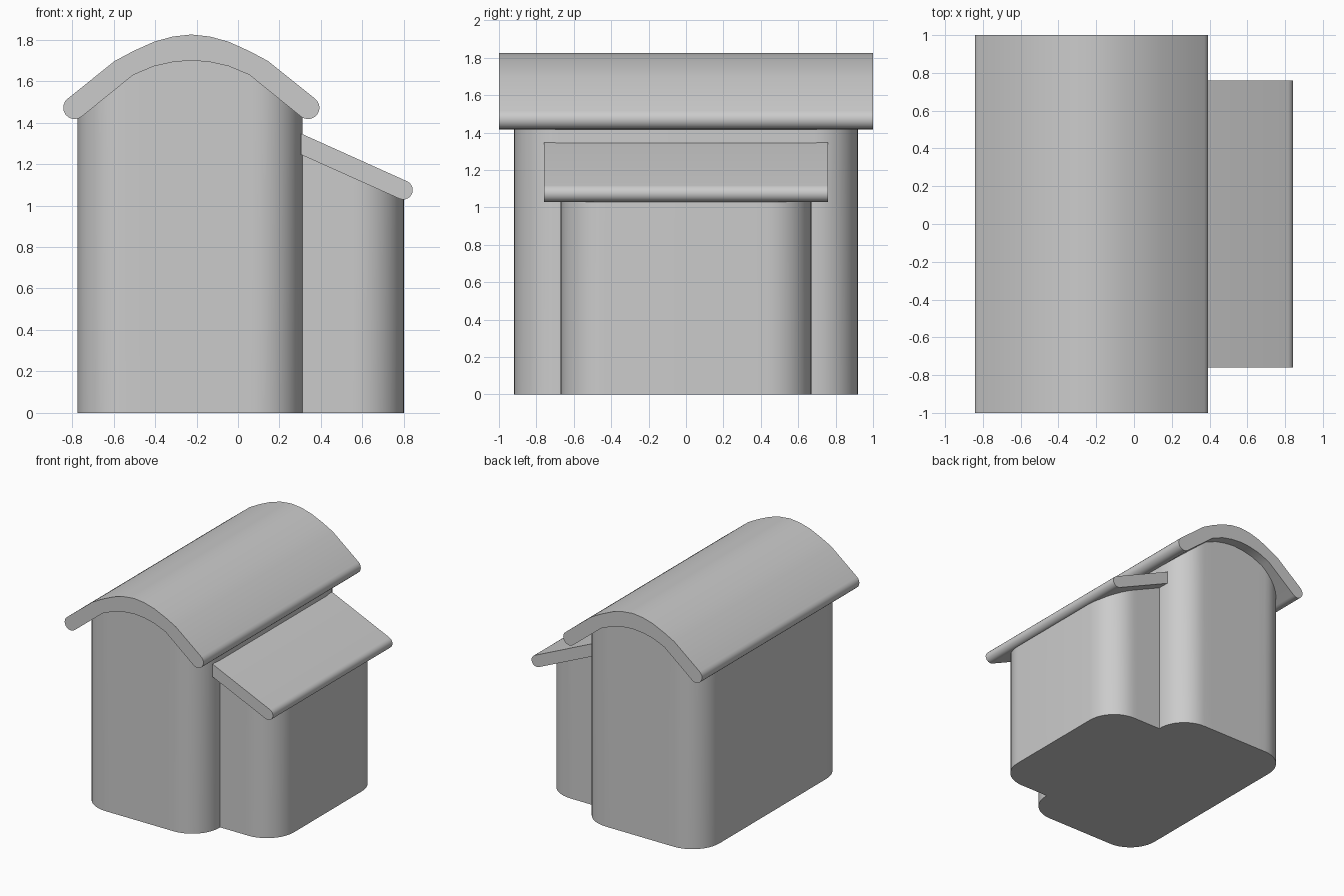
import bpy
import bmesh
from math import sin, cos, pi, sqrt, radians

cube = bpy.data.objects.get("Cube")
if cube:
    bpy.data.objects.remove(cube, do_unlink=True)

grey = bpy.data.materials.new("plain grey")
grey.use_nodes = True
grey.diffuse_color = (0.6, 0.6, 0.6, 1)
grey.node_tree.nodes["Principled BSDF"].inputs["Base Color"].default_value = (0.6, 0.6, 0.6, 1)

RIDGE_X = -0.225
CORNER = 0.24


def finish(bm, name):
    """Turn a bmesh into a smooth-shaded object with sharp edges kept."""
    bmesh.ops.recalc_face_normals(bm, faces=bm.faces)
    mesh = bpy.data.meshes.new(name)
    bm.to_mesh(mesh)
    bm.free()
    mesh.materials.append(grey)
    obj = bpy.data.objects.new(name, mesh)
    bpy.context.collection.objects.link(obj)
    bpy.ops.object.select_all(action="DESELECT")
    obj.select_set(True)
    bpy.context.view_layer.objects.active = obj
    bpy.ops.object.shade_smooth_by_angle(angle=radians(35))
    return obj


def extrude_profile(name, profile, half):
    """Sweep a closed x-z profile along y."""
    bm = bmesh.new()
    front = [bm.verts.new((x, -half, z)) for x, z in profile]
    back = [bm.verts.new((x, half, z)) for x, z in profile]
    n = len(profile)
    for i in range(n):
        j = (i + 1) % n
        bm.faces.new((front[i], front[j], back[j], back[i]))
    bm.faces.new(front)
    bm.faces.new(back)
    return finish(bm, name)


def walls(name, x0, x1, half, top, round_left):
    """Room with rounded vertical corners, its top following top(x)."""
    steps = 10
    angles = [i * pi / 2 / steps for i in range(steps + 1)]
    right = [(x1 - CORNER + CORNER * sin(a), half - CORNER + CORNER * cos(a)) for a in angles]
    if round_left:
        left = [(x0 + x1 - x, y) for x, y in reversed(right)]
    else:
        left = [(x0, half)]
    a, b = left[-1][0], right[0][0]
    middle = [(a + (b - a) * i / 8, half) for i in range(1, 8)]
    bm = bmesh.new()
    rings = []
    for x, y in left + middle + right:
        z = top(x)
        rings.append([bm.verts.new(p) for p in
                      ((x, -y, 0), (x, y, 0), (x, y, z), (x, -y, z))])
    for r, s in zip(rings, rings[1:]):
        for i in range(4):
            j = (i + 1) % 4
            bm.faces.new((r[i], r[j], s[j], s[i]))
    bm.faces.new(rings[0])
    bm.faces.new(rings[-1])
    return finish(bm, name)


def arc(cx, cz, r, start, end, steps=10):
    return [(cx + r * cos(radians(start + (end - start) * i / steps)),
             cz + r * sin(radians(start + (end - start) * i / steps)))
            for i in range(steps + 1)]


# Curved main roof: one half of the profile, then its mirror
outer = [(0, 1.825), (0.09, 1.815), (0.18, 1.79), (0.28, 1.745), (0.37, 1.697)]
inner = [(0.28, 1.63), (0.18, 1.672), (0.09, 1.692), (0, 1.70)]
half_profile = outer + arc(0.563, 1.472, 0.055, 52, -128) + inner
mirrored = [(-x, z) for x, z in reversed(half_profile[1:-1])]
extrude_profile("main_roof", [(RIDGE_X + x, z) for x, z in half_profile + mirrored], 1.0)

# Sloping side roof with a rounded eave
eave = arc(0.797, 1.075, 0.046, 65.5, -114.5)
extrude_profile("side_roof", [(0.305, 1.347)] + eave + [(0.305, 1.245)], 0.76)


# Wall tops end inside the thickness of the roofs
def main_top(x):
    d = abs(x - RIDGE_X)
    pts = [(0, 1.76), (0.18, 1.73), (0.28, 1.688), (0.6, 1.44)]
    for (a, za), (b, zb) in zip(pts, pts[1:]):
        if d <= b:
            return za + (zb - za) * (d - a) / (b - a)
    return pts[-1][1]


def side_top(x):
    return 1.295 - (x - 0.31) * 0.455


walls("main_walls", -0.775, 0.31, 0.92, main_top, True)
walls("side_walls", 0.31, 0.80, 0.67, side_top, False)
